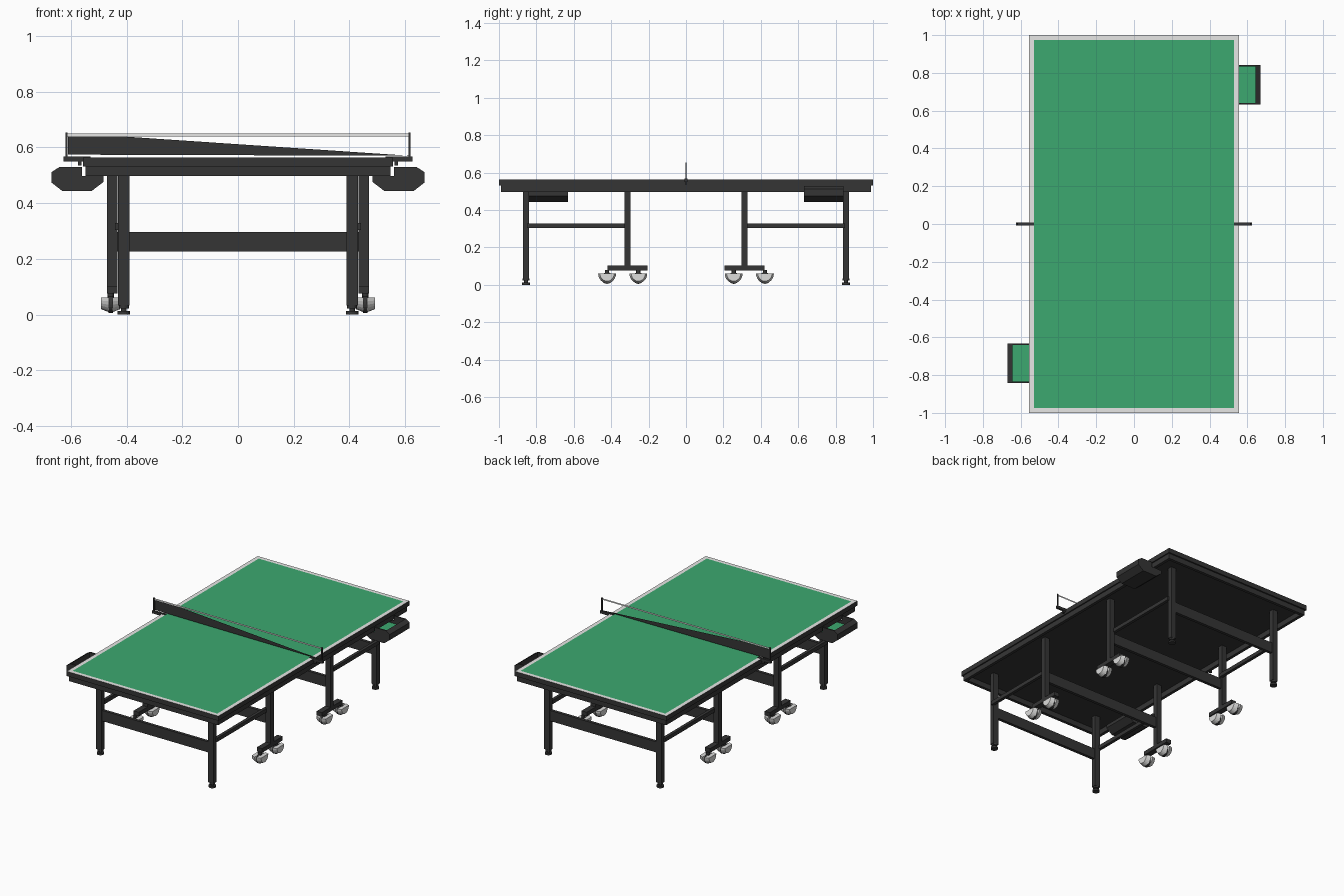
import bpy, bmesh, math
from mathutils import Matrix, Vector

old = bpy.data.objects.get("Cube")
if old:
    bpy.data.objects.remove(old)


def material(name, r, g, b):
    m = bpy.data.materials.new(name)
    m.use_nodes = True
    m.diffuse_color = (r, g, b, 1)
    m.node_tree.nodes["Principled BSDF"].inputs["Base Color"].default_value = (r, g, b, 1)
    return m


BLACK = material("charcoal black", 0.036, 0.036, 0.036)
GREEN = material("table green", 0.046, 0.395, 0.16)
LIGHT = material("light grey", 0.82, 0.82, 0.81)
WHEEL = material("wheel grey", 0.72, 0.72, 0.71)


def finish(name, bm, *mats):
    bmesh.ops.recalc_face_normals(bm, faces=bm.faces)
    me = bpy.data.meshes.new(name)
    bm.to_mesh(me)
    bm.free()
    for m in mats:
        me.materials.append(m)
    ob = bpy.data.objects.new(name, me)
    bpy.context.collection.objects.link(ob)
    return ob


def cube(bm, lo, hi):
    lo, hi = Vector(lo), Vector(hi)
    mat = Matrix.Translation((lo + hi) / 2) @ Matrix.Diagonal((*(hi - lo), 1))
    bmesh.ops.create_cube(bm, size=1, matrix=mat)


def box(name, lo, hi, mat=BLACK):
    bm = bmesh.new()
    cube(bm, lo, hi)
    return finish(name, bm, mat)


def sheet(name, pts, mat):
    """Flat upright panel in the plane y = 0."""
    bm = bmesh.new()
    bm.faces.new([bm.verts.new((x, 0, z)) for x, z in pts])
    return finish(name, bm, mat)


def prism(bm, pts, a, b):
    """Extrude an x-z outline along y from a to b."""
    face = bm.faces.new([bm.verts.new((x, a, z)) for x, z in pts])
    out = bmesh.ops.extrude_face_region(bm, geom=[face])
    for v in out["geom"]:
        if isinstance(v, bmesh.types.BMVert):
            v.co.y += b - a


def disc(bm, x, y, z0, z1, r):
    mat = Matrix.Translation((x, y, (z0 + z1) / 2))
    bmesh.ops.create_cone(bm, cap_ends=True, segments=16, radius1=r, radius2=r,
                          depth=z1 - z0, matrix=mat)


# Playing surface: light border and green field inset in the top face
bm = bmesh.new()
cube(bm, (-0.556, -1, 0.532), (0.556, 1, 0.563))
top = max(bm.faces, key=lambda f: f.calc_center_median().z)
rim = bmesh.ops.inset_region(bm, faces=[top], thickness=0.026, use_even_offset=True)
for f in rim["faces"]:
    f.material_index = 1
top.material_index = 2
finish("table_top", bm, BLACK, LIGHT, GREEN)

# Apron: open frame below the top
bm = bmesh.new()
for s in (1, -1):
    x0, x1 = sorted((s * 0.528, s * 0.548))
    y0, y1 = sorted((s * 0.97, s * 0.99))
    cube(bm, (x0, -0.99, 0.497), (x1, 0.99, 0.532))
    cube(bm, (-0.528, y0, 0.497), (0.528, y1, 0.532))
finish("table_apron", bm, BLACK)

# Net with its sloping panel, cord, posts and clamps
sheet("net_panel", [(-0.61, 0.574), (0.617, 0.57), (-0.41, 0.639), (-0.61, 0.639)], BLACK)
sheet("net_cord", [(-0.617, 0.64), (0.617, 0.64), (0.617, 0.65), (-0.617, 0.65)], LIGHT)
for s, side in ((1, "left"), (-1, "right")):
    bm = bmesh.new()
    for x0, x1, w, z0, z1 in ((0.613, 0.62, 0.004, 0.55, 0.653),
                              (0.53, 0.626, 0.007, 0.55, 0.567),
                              (0.562, 0.575, 0.006, 0.535, 0.55)):
        cube(bm, (min(s * x0, s * x1), -w, z0), (max(s * x0, s * x1), w, z1))
    finish(side + "_net_clamp", bm, BLACK)

# Ball trays: open box with angled sides, at opposite corners
tray = [(0.483, 0.497), (0.483, 0.476), (0.526, 0.443), (0.63, 0.443), (0.67, 0.474),
        (0.67, 0.511), (0.642, 0.529)]
wall = tray + [(0.642, 0.473), (0.5, 0.473), (0.5, 0.497)]
plate = tray + [(0.56, 0.529), (0.56, 0.497)]
for s, name in ((1, "back_left"), (-1, "front_right")):
    bm = bmesh.new()
    for pts, a, b in ((wall, 0.64, 0.834), (plate, 0.632, 0.64), (plate, 0.834, 0.841)):
        prism(bm, [(s * x, z) for x, z in pts], s * a, s * b)
    finish(name + "_ball_tray", bm, BLACK)
    xs, ys = sorted((s * 0.5, s * 0.642)), sorted((s * 0.64, s * 0.834))
    box(name + "_tray_floor", (xs[0], ys[0], 0.473), (xs[1], ys[1], 0.477), GREEN)

# Undercarriage
for t, end in ((1, "back"), (-1, "front")):
    # Cross beams between each pair of legs
    for y, half, part in ((0.855, 0.395, "outer"), (0.313, 0.438, "inner")):
        box(f"{end}_{part}_beam", (-half, t * y - 0.01, 0.226), (half, t * y + 0.01, 0.296))
    for s, side in ((1, "left"), (-1, "right")):
        tag = f"{end}_{side}_"
        # Outer leg on a levelling foot
        x, y = s * 0.41, t * 0.855
        box(tag + "outer_leg", (x - 0.02, y - 0.016, 0.032), (x + 0.02, y + 0.016, 0.532))
        bm = bmesh.new()
        disc(bm, x, y, 0, 0.012, 0.022)
        disc(bm, x, y, 0.012, 0.024, 0.01)
        disc(bm, x, y, 0.022, 0.034, 0.018)
        finish(tag + "foot", bm, BLACK)
        # Inner leg on its caster bar, tied to the outer leg
        x, y = s * 0.452, t * 0.313
        box(tag + "inner_leg", (x - 0.019, y - 0.017, 0.09), (x + 0.019, y + 0.017, 0.532))
        box(tag + "caster_bar", (x - 0.019, y - 0.108, 0.076), (x + 0.019, y + 0.108, 0.103))
        y0, y1 = sorted((t * 0.32, t * 0.85))
        xr = s * 0.431
        box(tag + "tie_rod", (xr - 0.01, y0, 0.303), (xr + 0.01, y1, 0.328))
        # Casters: paired half-round light hoods around a dark wheel and stem
        for c, cy in (("near", 0.255), ("far", 0.422)):
            cx, cy = s * 0.457, t * cy
            bm = bmesh.new()
            for d in (1, -1):
                shape = (Matrix.Translation((cx + d * 0.02, cy, 0.061))
                         @ Matrix.Diagonal((1, 1, 1.1, 1))
                         @ Matrix.Rotation(d * math.pi / 2, 4, "Y"))
                bmesh.ops.create_cone(bm, cap_ends=True, segments=24, radius1=0.048,
                                      radius2=0.038, depth=0.028, matrix=shape)
            bmesh.ops.bisect_plane(bm, geom=bm.verts[:] + bm.edges[:] + bm.faces[:],
                                   plane_co=(0, 0, 0.061), plane_no=(0, 0, 1),
                                   clear_outer=True)
            bmesh.ops.holes_fill(bm, edges=[e for e in bm.edges if e.is_boundary])
            finish(tag + c + "_caster_hoods", bm, WHEEL)
            bm = bmesh.new()
            wheel = Matrix.Translation((cx, cy, 0.036)) @ Matrix.Rotation(math.pi / 2, 4, "Y")
            bmesh.ops.create_cone(bm, cap_ends=True, segments=20, radius1=0.031, radius2=0.031,
                                  depth=0.016, matrix=wheel)
            disc(bm, cx, cy, 0.04, 0.078, 0.011)
            finish(tag + c + "_caster_wheel", bm, BLACK)
